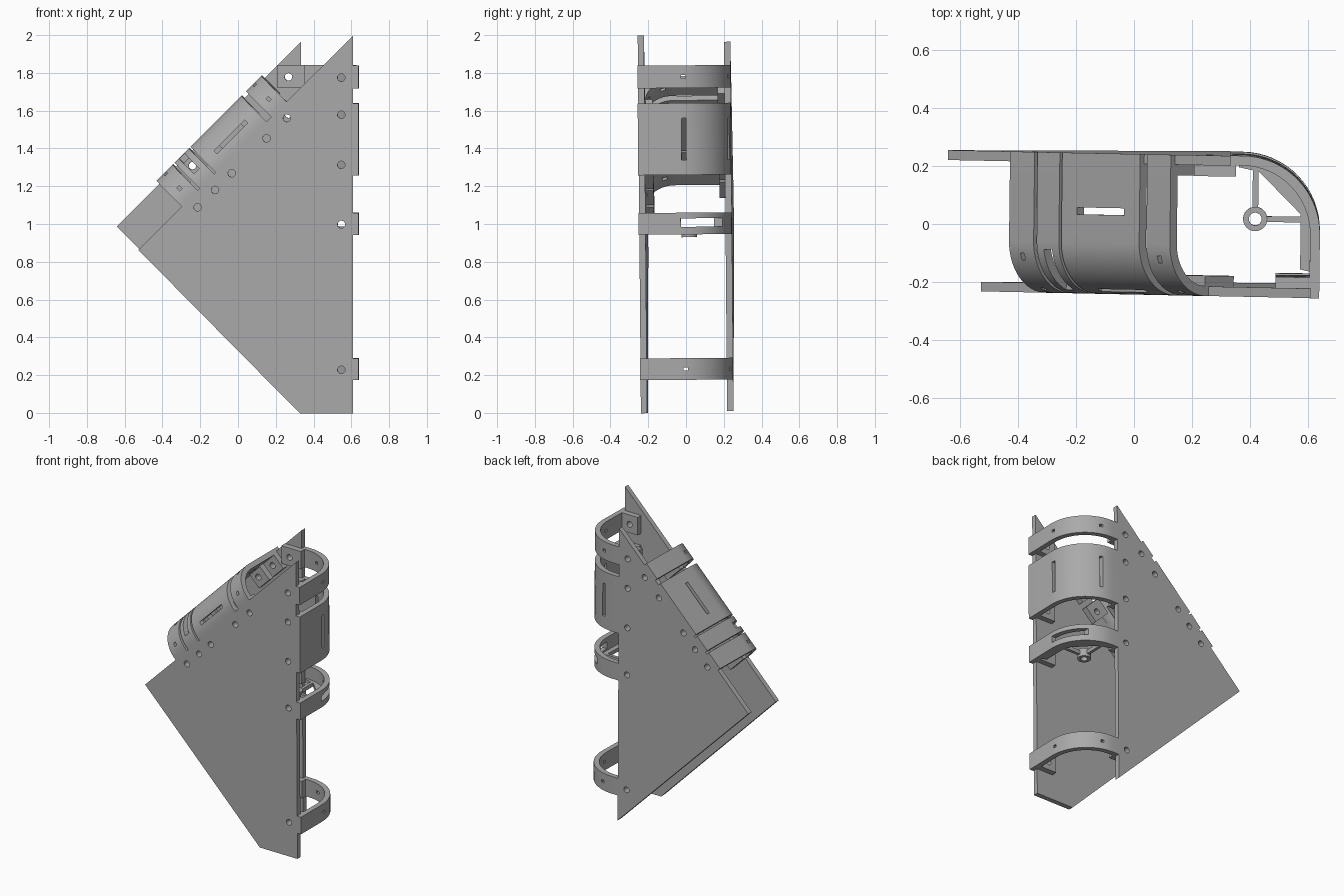
import bpy, bmesh
from math import sin, cos, pi, sqrt, radians
from mathutils import Matrix

if "Cube" in bpy.data.objects:
    bpy.data.objects.remove(bpy.data.objects["Cube"])

grey = bpy.data.materials.new("plain grey")
grey.use_nodes = True
grey.diffuse_color = (0.4, 0.4, 0.4, 1)
grey.node_tree.nodes["Principled BSDF"].inputs["Base Color"].default_value = (0.4, 0.4, 0.4, 1)

R2 = sqrt(2)
# The assembly leans very slightly
LEAN = (Matrix.Translation((0, 0, 1)) @ Matrix.Rotation(0.0085, 4, 'X')
        @ Matrix.Rotation(-0.012, 4, 'Z') @ Matrix.Translation((0, 0, -1)))


# Frames: (p, q, height) to world
def flat(x, z, y):
    return (x, y, z)


def upright(u, y, h):
    return (u, y, h)


def slanted(u, y, h):
    return ((h - u) / R2, y, (h + u) / R2)


def add_prism(bm, pts, lo, hi, frame):
    rings = [[bm.verts.new(frame(p, q, h)) for p, q in pts] for h in (lo, hi)]
    bm.faces.new(rings[0])
    bm.faces.new(rings[1])
    n = len(pts)
    for i in range(n):
        j = (i + 1) % n
        bm.faces.new((rings[0][i], rings[0][j], rings[1][j], rings[1][i]))


def make_object(name, prisms):
    bm = bmesh.new()
    for p in prisms:
        add_prism(bm, *p)
    bmesh.ops.recalc_face_normals(bm, faces=bm.faces[:])
    me = bpy.data.meshes.new(name)
    bm.to_mesh(me)
    bm.free()
    ob = bpy.data.objects.new(name, me)
    bpy.context.collection.objects.link(ob)
    return ob


def build(name, prism, cuts=()):
    """Prism with cut-outs, leaned and shaded."""
    ob = make_object(name, [prism])
    if cuts:
        cutter = make_object("cutter", cuts)
        cutter.hide_render = True
        mod = ob.modifiers.new("cut", 'BOOLEAN')
        mod.operation, mod.solver, mod.object = 'DIFFERENCE', 'EXACT', cutter
        dg = bpy.context.evaluated_depsgraph_get()
        me = bpy.data.meshes.new_from_object(ob.evaluated_get(dg))
        ob.modifiers.clear()
        ob.data = me
        bpy.data.objects.remove(cutter)
    ob.data.transform(LEAN)
    ob.data.materials.clear()
    ob.data.materials.append(grey)
    bpy.ops.object.select_all(action='DESELECT')
    ob.select_set(True)
    bpy.context.view_layer.objects.active = ob
    bpy.ops.object.shade_smooth_by_angle(angle=radians(30))
    return ob


def rect(a, b, c, d):
    return [(a, c), (b, c), (b, d), (a, d)]


def circle(p, q, r, n=16):
    return [(p + r * cos(2 * pi * i / n), q + r * sin(2 * pi * i / n)) for i in range(n)]


def arc(p, q, r, a0, a1, n=16):
    return [(p + r * cos(a0 + (a1 - a0) * i / n), q + r * sin(a0 + (a1 - a0) * i / n))
            for i in range(n + 1)]


def hole(x, z):
    return (circle(x, z, 0.02), -0.4, 0.4, flat)


# Screw positions along each edge
up_h = [0.23, 1.0, 1.315, 1.58, 1.777]
sl_h = [0.622, 0.752, 0.877, 1.138, 1.29]
FRONT_U, BACK_U = 0.92, 1.096


def slant_hole(u, h):
    x, _, z = slanted(u, 0, h)
    return hole(x, z)


# Side plates
front_holes = [hole(0.55, z) for z in up_h] + [slant_hole(FRONT_U, h) for h in sl_h]
back_holes = [hole(0.265, z) for z in up_h] + [slant_hole(BACK_U, h) for h in sl_h]
build("front_plate", ([(0.612, 2), (0.612, 0), (0.33, 0), (-0.525, 0.865)],
                      -0.24, -0.207, flat), front_holes)
build("back_plate", ([(0.33, 1.963), (0.33, 0.007), (-0.645, 0.985)],
                     0.213, 0.247, flat), back_holes)

# Curved band cross-sections
T = 0.034
up_profile = ([(0.642, -0.243)] + arc(0.372, -0.023, 0.27, 0, pi / 2)
              + [(0.32, 0.247), (0.32, 0.247 - T)]
              + arc(0.372, -0.023, 0.27 - T, pi / 2, 0) + [(0.642 - T, -0.243)])
sl_profile = ([(1.174, 0.247)] + arc(0.994, -0.06, 0.18, 0, -pi / 2)
              + [(0.975, -0.24), (0.975, -0.24 + T)]
              + arc(0.994, -0.06, 0.18 - T, -pi / 2, 0) + [(1.174 - T, 0.247)])


def tabs(name, frame, spans, boxes, cuts):
    for i, (lo, hi) in enumerate(spans):
        for side, (a, b, c, d) in boxes.items():
            build(f"{name}_{side}_tab_{i + 1}", (rect(a, b, c, d), lo, hi, frame), cuts[side])


up_boxes = {"front": (0.49, 0.615, -0.209, -0.17), "back": (0.205, 0.35, 0.175, 0.215)}
sl_boxes = {"front": (0.86, 1.0, -0.209, -0.17), "back": (1.04, 1.145, 0.175, 0.215)}
up_cuts = {"front": [hole(0.55, z) for z in up_h], "back": [hole(0.265, z) for z in up_h]}
sl_cuts = {"front": [slant_hole(FRONT_U, h) for h in sl_h],
           "back": [slant_hole(BACK_U, h) for h in sl_h]}


def slots(frame, mid, half, wall, curve):
    """Matching openings through the flat wall and the rounded corner."""
    (u0, u1, y), (uc, y0, y1) = wall, curve
    return [(rect(u0, u1, y - 0.012, y + 0.012), mid - half, mid + half, frame),
            (rect(uc - 0.011, uc + 0.011, y0, y1), mid - half, mid + half, frame)]


# Upright edge: cover and bands
up_curve = (0.45, 0.15, 0.4)
for name, lo, hi, half in (("upright_lower_band", 0.175, 0.29, 0.009),
                           ("upright_cover", 1.26, 1.64, 0.11),
                           ("upright_upper_band", 1.72, 1.84, 0.009)):
    build(name, (up_profile, lo, hi, upright),
          slots(upright, (lo + hi) / 2, half, (0.57, 0.7, 0.0), up_curve))
build("upright_slotted_band", (up_profile, 0.945, 1.06, upright),
      [(rect(0.526, 0.72, -0.02, 0.3), 0.985, 1.03, upright)])
tabs("upright", upright, [(0.175, 0.29), (0.945, 1.06), (1.26, 1.37), (1.53, 1.64), (1.72, 1.84)],
     up_boxes, up_cuts)

# Ring holder inside the slotted band
build("holder_gusset", ([(0.62, -0.16), (0.575, -0.15), (0.575, 0.04), (0.43, 0.185), (0.36, 0.2),
                         (0.36, 0.22)] + arc(0.372, -0.023, 0.25, pi / 2, 0, 8),
                        0.947, 0.972, upright))
build("holder_ring", (circle(0.418, 0.022, 0.042, 24), 0.93, 0.985, upright),
      [(circle(0.418, 0.022, 0.022, 24), 0.8, 1.1, upright)])
build("holder_side_arm", (rect(0.455, 0.585, 0.012, 0.032), 0.947, 0.972, upright))
build("holder_back_arm", (rect(0.408, 0.428, 0.059, 0.22), 0.947, 0.972, upright))

# Slanted edge: cover and bands
sl_curve = (1.06, -0.4, -0.12)
for name, lo, hi, half, y in (("slanted_lower_band", 0.565, 0.685, 0.009, -0.115),
                              ("slanted_cover", 0.82, 1.2, 0.115, 0.047),
                              ("slanted_upper_band", 1.235, 1.35, 0.009, -0.115)):
    build(name, (sl_profile, lo, hi, slanted),
          slots(slanted, (lo + hi) / 2, half, (1.1, 1.25, y), sl_curve))
build("slanted_slotted_band", (sl_profile, 0.7, 0.808, slanted),
      [(rect(1.06, 1.3, -0.35, -0.088), 0.733, 0.773, slanted)])
tabs("slanted", slanted, [(0.565, 0.685), (0.7, 0.808), (0.82, 0.93), (1.09, 1.2), (1.235, 1.35)],
     sl_boxes, sl_cuts)
